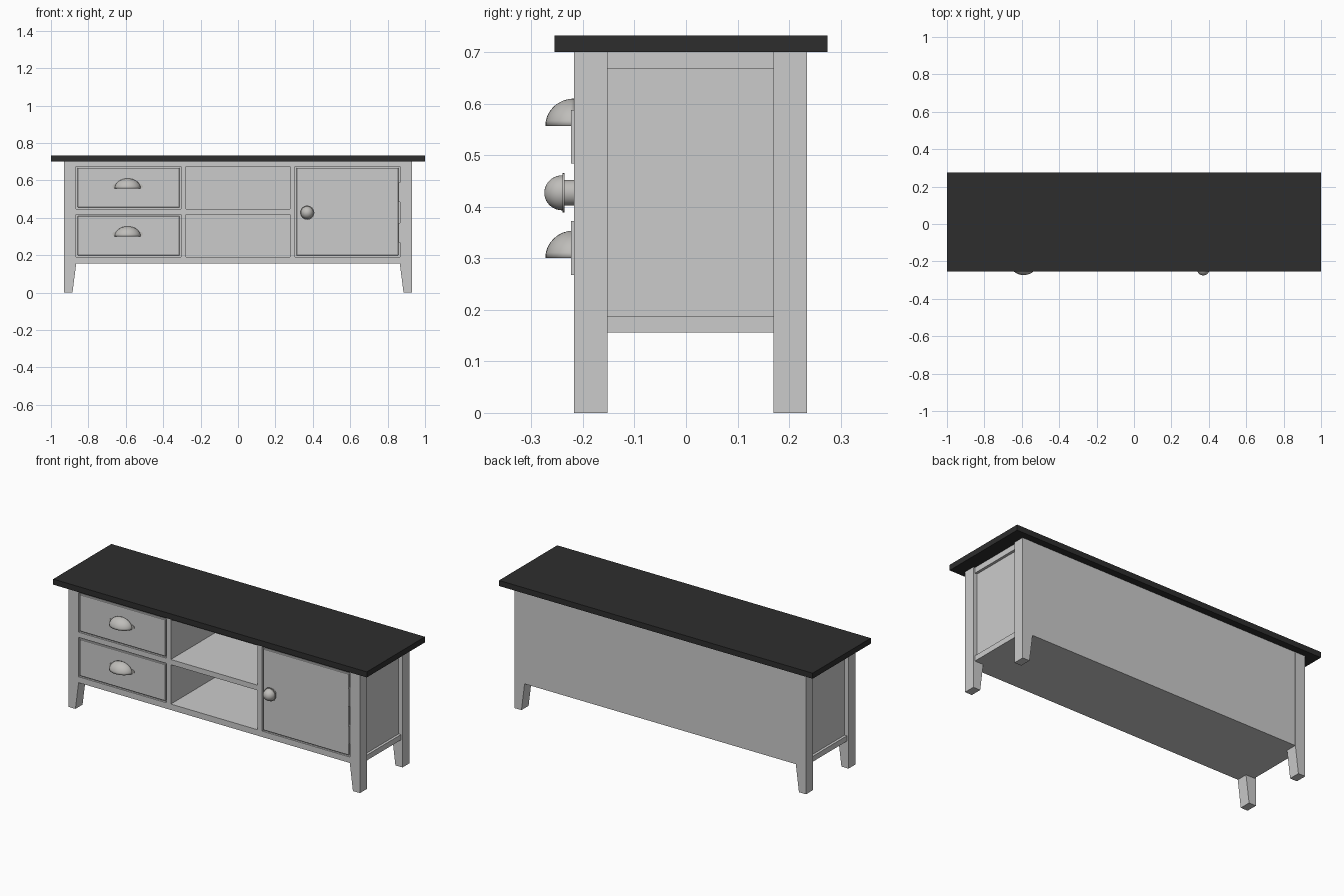
import bpy, bmesh, math
from mathutils import Vector

if "Cube" in bpy.data.objects:
    bpy.data.objects.remove(bpy.data.objects["Cube"])


def material(name, rgb):
    m = bpy.data.materials.new(name)
    m.diffuse_color = (*rgb, 1)
    m.use_nodes = True
    m.node_tree.nodes["Principled BSDF"].inputs["Base Color"].default_value = m.diffuse_color
    return m


BLACK = material("black_top", (0.027, 0.027, 0.027))
METAL = material("brushed_metal", (0.52, 0.51, 0.49))


def finish(bm, name, mat=None, smooth=False):
    bmesh.ops.recalc_face_normals(bm, faces=bm.faces)
    me = bpy.data.meshes.new(name)
    bm.to_mesh(me)
    bm.free()
    ob = bpy.data.objects.new(name, me)
    bpy.context.collection.objects.link(ob)
    if mat:
        me.materials.append(mat)
    if smooth:
        bpy.ops.object.select_all(action='DESELECT')
        ob.select_set(True)
        bpy.context.view_layer.objects.active = ob
        bpy.ops.object.shade_smooth_by_angle(angle=math.radians(35))
    return ob


def box(name, x0, x1, y0, y1, z0, z1, mat=None, bevel=0):
    bm = bmesh.new()
    bmesh.ops.create_cube(bm, size=1)
    for v in bm.verts:
        v.co = Vector(((x0 + x1) / 2 + v.co.x * (x1 - x0),
                       (y0 + y1) / 2 + v.co.y * (y1 - y0),
                       (z0 + z1) / 2 + v.co.z * (z1 - z0)))
    if bevel:
        bmesh.ops.bevel(bm, geom=bm.edges[:], offset=bevel, segments=1, affect='EDGES')
    return finish(bm, name, mat)


def prism(name, pts, y0, y1):
    """Extrude an x-z outline along y."""
    bm = bmesh.new()
    f = bm.faces.new([bm.verts.new((x, y0, z)) for x, z in pts])
    r = bmesh.ops.extrude_face_region(bm, geom=[f])
    vs = [g for g in r['geom'] if isinstance(g, bmesh.types.BMVert)]
    bmesh.ops.translate(bm, verts=vs, vec=(0, y1 - y0, 0))
    return finish(bm, name)


def lathe(name, profile, x, z, mat):
    """Spin a (radius, y) profile around the y axis through x, z."""
    bm = bmesh.new()
    vs = [bm.verts.new((x + r, y, z)) for r, y in profile]
    es = [bm.edges.new(p) for p in zip(vs, vs[1:])]
    bmesh.ops.spin(bm, geom=vs + es, cent=(x, 0, z), axis=(0, 1, 0),
                   angle=math.tau, steps=32, use_duplicate=False)
    bmesh.ops.remove_doubles(bm, verts=bm.verts, dist=1e-5)
    return finish(bm, name, mat, True)


F, B = -0.217, 0.235      # front and back planes
LOW, TOP = 0.156, 0.70    # carcass bottom and top

# Table top
box("table_top", -1, 1, -0.255, 0.275, TOP, 0.732, BLACK)

# Legs with tapered feet, and framed side panels
for s, side in ((-1, "left"), (1, "right")):
    outline = [(s * 0.93, 0), (s * 0.93, TOP), (s * 0.865, TOP),
               (s * 0.865, LOW), (s * 0.885, 0)]
    prism(f"front_leg_{side}", outline, F, -0.152)
    prism(f"back_leg_{side}", outline, 0.17, B)
    x0, x1 = sorted((s * 0.87, s * 0.92))
    box(f"side_lower_rail_{side}", x0, x1, -0.152, 0.17, LOW, 0.187)
    box(f"side_upper_rail_{side}", x0, x1, -0.152, 0.17, 0.668, TOP)
    x0, x1 = sorted((s * 0.88, s * 0.905))
    box(f"side_panel_{side}", x0, x1, -0.152, 0.17, 0.187, 0.668)

# Carcass: bottom, upper rail, dividers and shelf
box("bottom_board", -0.87, 0.87, F + 0.001, B - 0.02, LOW, 0.19)
box("front_upper_rail", -0.865, 0.865, F + 0.001, F + 0.03, 0.675, TOP)
for s, side in ((-1, "left"), (1, "right")):
    x0, x1 = sorted((s * 0.277, s * 0.305))
    box(f"divider_{side}", x0, x1, F + 0.001, B - 0.02, 0.19, TOP)
box("middle_shelf", -0.277, 0.277, F + 0.001, B - 0.02, 0.417, 0.447)
box("drawer_rail", -0.865, -0.305, F + 0.001, F + 0.04, 0.417, 0.447)

# Back panel with two cable holes
back = box("back_panel", -0.866, 0.866, B - 0.02, B - 0.001, LOW, TOP)
for z in (0.553, 0.312):
    bm = bmesh.new()
    bmesh.ops.create_cone(bm, cap_ends=True, segments=32, radius1=0.043,
                          radius2=0.043, depth=0.2)
    for v in bm.verts:
        v.co = Vector((v.co.x, B + v.co.z, z + v.co.y))
    cutter = finish(bm, "hole_cutter")
    cutter.hide_render = True
    mod = back.modifiers.new("hole", 'BOOLEAN')
    mod.object, mod.solver = cutter, 'EXACT'
    bpy.context.view_layer.objects.active = back
    bpy.ops.object.modifier_apply(modifier=mod.name)
    bpy.data.objects.remove(cutter)


# Drawer and door fronts: raised bead set in the opening, panel inside a groove
def front(name, x0, x1, z0, z1):
    box(name + "_backing", x0, x1, F + 0.012, F + 0.03, z0, z1)
    g = 0.008
    box(name, x0 + g, x1 - g, F + 0.001, F + 0.014, z0 + g, z1 - g, bevel=0.002)


front("upper_drawer", -0.865, -0.305, 0.447, 0.675)
front("lower_drawer", -0.865, -0.305, 0.19, 0.417)
front("door", 0.305, 0.865, 0.19, 0.675)

# Door hinges
for i, z in enumerate((0.268, 0.484)):
    box(f"door_hinge_{i + 1}", 0.859, 0.867, F - 0.006, F + 0.012, z, z + 0.104)

# Cup pulls on the drawers: quarter-ellipsoid shells with screw ears
for name, z in (("upper", 0.557), ("lower", 0.301)):
    bm = bmesh.new()
    bmesh.ops.create_uvsphere(bm, u_segments=32, v_segments=16, radius=1)
    for normal in ((0, 0, -1), (0, 1, 0)):
        bmesh.ops.bisect_plane(bm, geom=bm.verts[:] + bm.edges[:] + bm.faces[:],
                               plane_co=(0, 0, 0), plane_no=normal,
                               dist=1e-4, clear_outer=True)
    for v in bm.verts:
        v.co = Vector((-0.59 + 0.07 * v.co.x, F + 0.056 * v.co.y, z + 0.053 * v.co.z))
    cup = finish(bm, f"{name}_cup_pull", METAL, True)
    cup.modifiers.new("shell", 'SOLIDIFY').thickness = 0.003
    for s in (-1, 1):
        lathe(f"{name}_pull_ear", [(0, F + 0.002), (0.012, F + 0.002),
              (0.012, F - 0.003), (0, F - 0.003)], -0.59 + s * 0.069, z + 0.011, METAL)

# Door knob: stem, collar and dome
dome = [(0.034 * math.cos(a), -0.24 - 0.035 * math.sin(a))
        for a in (i * math.pi / 20 for i in range(11))]
lathe("door_knob", [(0.025, F + 0.002), (0.025, -0.236), (0.038, -0.236),
                    (0.038, -0.24)] + dome, 0.37, 0.427, METAL)
